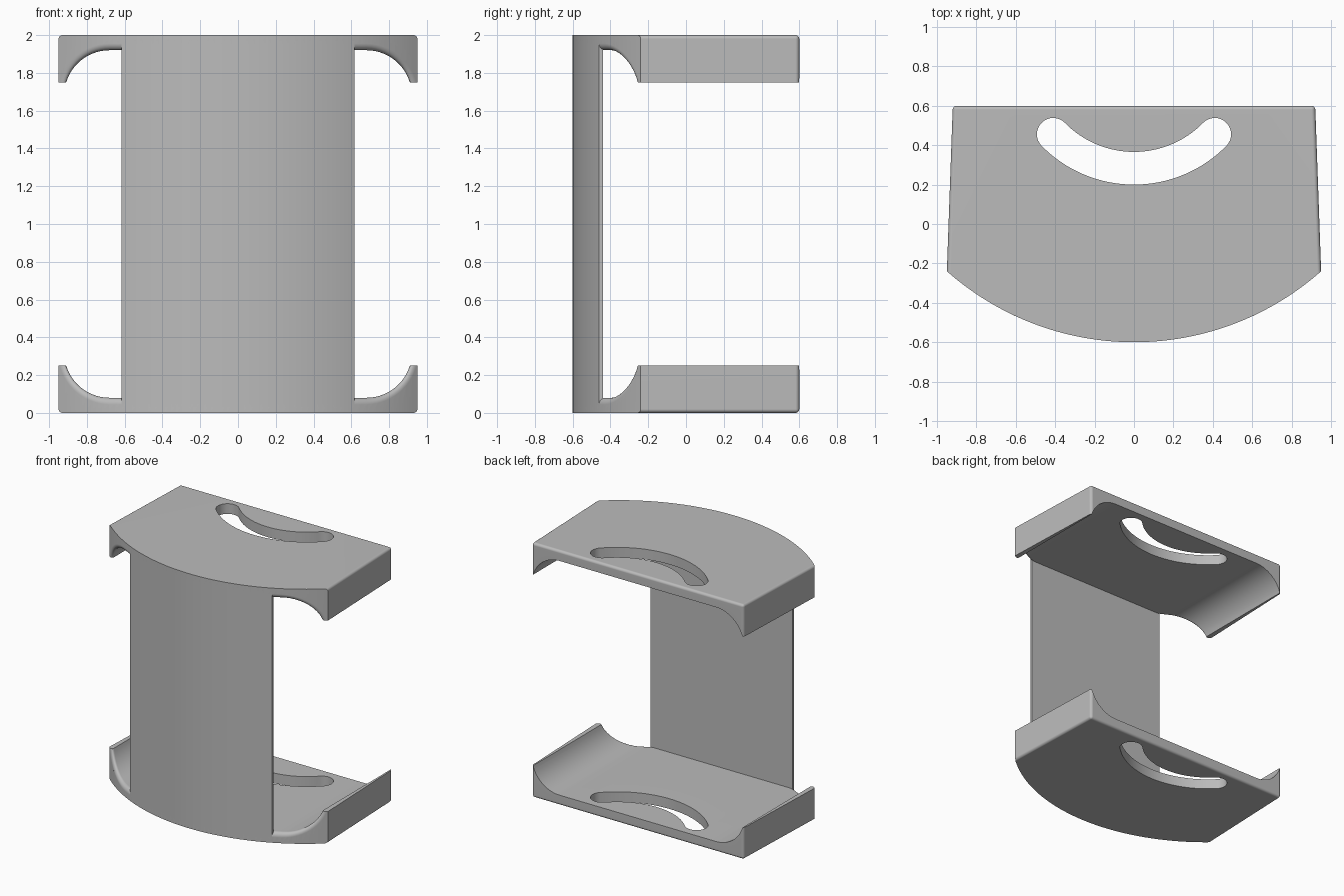
import bpy, bmesh, math

if "Cube" in bpy.data.objects:
    bpy.data.objects.remove(bpy.data.objects["Cube"])

grey = bpy.data.materials.new("plain grey")
grey.use_nodes = True
grey.diffuse_color = (0.5, 0.5, 0.5, 1)
grey.node_tree.nodes["Principled BSDF"].inputs["Base Color"].default_value = (0.5, 0.5, 0.5, 1)

FRONT_R, FRONT_CY = 1.433, 0.833      # circle of the bowed front
HALF_W, BACK_W, BACK_Y = 0.95, 0.92, 0.6
LIP_Z = 0.25


def front_y(x):
    return FRONT_CY - math.sqrt(FRONT_R ** 2 - x * x)


def spread(a, b, n):
    return [a + (b - a) * i / n for i in range(n + 1)]


def finish(name, bm):
    bmesh.ops.recalc_face_normals(bm, faces=bm.faces)
    mesh = bpy.data.meshes.new(name)
    bm.to_mesh(mesh)
    bm.free()
    mesh.materials.append(grey)
    obj = bpy.data.objects.new(name, mesh)
    bpy.context.collection.objects.link(obj)
    return obj


def prism(outline, z0, z1):
    bm = bmesh.new()
    base = bm.faces.new([bm.verts.new((x, y, z0)) for x, y in outline])
    top = bmesh.ops.extrude_face_region(bm, geom=[base])["geom"]
    moved = [v for v in top if isinstance(v, bmesh.types.BMVert)]
    bmesh.ops.translate(bm, verts=moved, vec=(0, 0, z1 - z0))
    return bm


def activate(obj):
    bpy.ops.object.select_all(action='DESELECT')
    obj.select_set(True)
    bpy.context.view_layer.objects.active = obj


def smooth(obj):
    activate(obj)
    bpy.ops.object.shade_smooth_by_angle(angle=math.radians(30))
    mod = obj.modifiers.new("even shading", 'WEIGHTED_NORMAL')
    mod.keep_sharp = True


def cut(obj, cutter):
    mod = obj.modifiers.new("cut", 'BOOLEAN')
    mod.operation, mod.solver, mod.object = 'DIFFERENCE', 'EXACT', cutter
    activate(obj)
    bpy.ops.object.modifier_apply(modifier=mod.name)
    bpy.data.objects.remove(cutter)


def trough_cutter():
    """Rounded trough whose section flares outward at the bowed front."""
    cx, cz, radius, flare = 0.68, 0.32, 0.24, 0.035

    def section(rho):
        arc = [(cx + rho * math.cos(a), cz - rho * math.sin(a))
               for a in spread(0, math.pi / 2, 16)]
        flat = [(x, cz - rho) for x in spread(cx, -cx, 32)[1:-1]]
        return arc + flat + [(-x, z) for x, z in reversed(arc)]

    rows = [[(x, 1, z) for x, z in section(radius)]]
    for t in spread(0, math.pi / 2, 6):
        rows.append([(x, front_y(x) + flare * (1 - math.sin(t)), z)
                     for x, z in section(radius + flare * (1 - math.cos(t)))])
    rows.append([(x, -1, z) for x, z in section(radius + flare)])

    bm = bmesh.new()
    rings = [[bm.verts.new(p) for p in row] for row in rows]
    for a, b in zip(rings, rings[1:]):
        for i in range(len(a)):
            bm.faces.new((a[i - 1], a[i], b[i], b[i - 1]))
    bm.faces.new(rings[0])
    bm.faces.new(rings[-1])
    return finish("trough_cutter", bm)


def slot_cutter():
    """Curved slot with round ends."""
    cy, mid, half = 0.857, 0.574, 0.083
    swing = math.asin(0.41 / mid)

    def polar(r, a):
        return r * math.sin(a), cy - r * math.cos(a)

    def cap(side):
        ex, ey = polar(mid, side * swing)
        start = side * swing - math.pi / 2
        return [(ex + half * math.cos(start + a), ey + half * math.sin(start + a))
                for a in spread(0, math.pi, 16)[1:-1]]

    outer = [polar(mid + half, a) for a in spread(-swing, swing, 32)]
    inner = [polar(mid - half, a) for a in spread(swing, -swing, 32)]
    left = cap(1)
    right = [(-x, y) for x, y in reversed(left)]
    return finish("slot_cutter", prism(outer + left + inner + right, -0.1, 0.4))


# Bottom tray: bowed outline with rounded back and side edges
outline = [(x, front_y(x)) for x in spread(-HALF_W, HALF_W, 64)]
outline += [(BACK_W, BACK_Y), (-BACK_W, BACK_Y)]
bm = prism(outline, 0, LIP_Z)


def is_rounded(edge):
    a, b = (v.co for v in edge.verts)
    at_back = [abs(p.y - BACK_Y) < 0.001 for p in (a, b)]
    at_bottom = a.z < 0.001 and b.z < 0.001
    return (all(at_back) and abs(a.z - b.z) > 0.1) or (at_bottom and any(at_back))


bmesh.ops.bevel(bm, geom=[e for e in bm.edges if is_rounded(e)], offset=0.02,
                segments=4, profile=0.5, affect='EDGES')
bottom_tray = finish("bottom_tray", bm)
cut(bottom_tray, trough_cutter())
cut(bottom_tray, slot_cutter())

# Top tray: the bottom one flipped upward
bm = bmesh.new()
bm.from_mesh(bottom_tray.data)
for v in bm.verts:
    v.co.z = 2 - v.co.z
top_tray = finish("top_tray", bm)

# Front panel: bowed outside, flat inside
panel = [(x, front_y(x)) for x in spread(-0.617, 0.617, 48)]
panel += [(0.617, -0.44), (-0.617, -0.44)]
front_panel = finish("front_panel", prism(panel, 0.03, 1.97))

for part in (bottom_tray, top_tray, front_panel):
    smooth(part)
